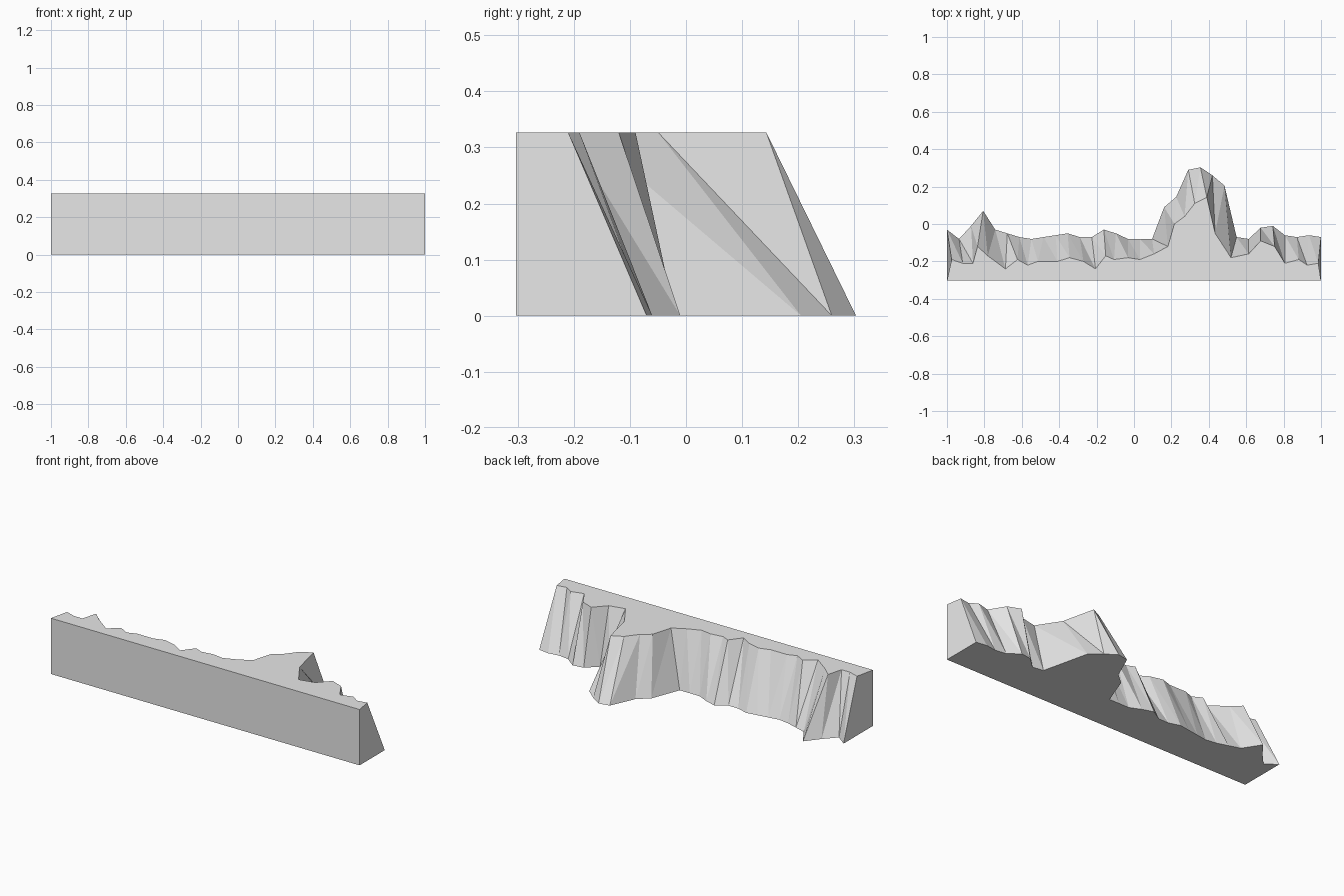
import bpy
import bmesh

if "Cube" in bpy.data.objects:
    bpy.data.objects.remove(bpy.data.objects["Cube"], do_unlink=True)

HEIGHT = 0.327
FRONT = -0.303

# Ridge outlines in hundredths: depth of the foot, depth of the crest,
# and the sideways drift of each crest point from its evenly spaced foot point
foot_depth = [-3, -8, -1, 7, -3, -5, -7, -8, -7, -6, -5, -7, -7, -3, -5, -8,
              -8, -8, 9, 14.5, 29, 30.3, 26, 20.5, -7, -8, -2, -1, -6, -7, -6, -7]
crest_depth = [-19, -21, -21, -12, -17, -24, -19, -22, -20, -20, -18, -20, -24, -17, -19, -18,
               -19, -16, -12, 0, 4, 11, 14.3, -5, -18, -16, -9, -12, -21, -19, -22, -21]
crest_drift = [2.5, 2, 1, -3, -4, -1, -1, -2, -3, 1, 1, 2, 2, 1, -1, 0,
               0, 1, 2, -1, -2, -3, -3, -5, -3, 0, 0, 1, 0, 1, -1, -1.5]


def make_material(name, color):
    material = bpy.data.materials.new(name)
    material.use_nodes = True
    material.diffuse_color = color
    material.node_tree.nodes["Principled BSDF"].inputs["Base Color"].default_value = color
    return material


def build_cliff(name, material):
    bm = bmesh.new()
    count = len(foot_depth)
    foot, crest = [], []
    for i in range(count):
        x = 2 * i / (count - 1) - 1
        foot.append(bm.verts.new((x, foot_depth[i] / 100, 0)))
        crest.append(bm.verts.new((x + crest_drift[i] / 100, crest_depth[i] / 100, HEIGHT)))

    # Flat front wall corners
    low_left, low_right = [bm.verts.new((x, FRONT, 0)) for x in (-1, 1)]
    high_left, high_right = [bm.verts.new((x, FRONT, HEIGHT)) for x in (-1, 1)]

    # Rugged sloping back, one pair of facets per step
    for i in range(count - 1):
        bm.faces.new((foot[i], foot[i + 1], crest[i + 1]))
        bm.faces.new((foot[i], crest[i + 1], crest[i]))

    # Front wall, ends, top and underside
    bm.faces.new((low_left, low_right, high_right, high_left))
    bm.faces.new((low_left, high_left, crest[0], foot[0]))
    bm.faces.new((low_right, foot[-1], crest[-1], high_right))
    bm.faces.new([high_left, high_right] + crest[::-1])
    bm.faces.new([low_right, low_left] + foot)
    bmesh.ops.recalc_face_normals(bm, faces=bm.faces[:])

    mesh = bpy.data.meshes.new(name)
    bm.to_mesh(mesh)
    bm.free()
    mesh.materials.append(material)
    cliff = bpy.data.objects.new(name, mesh)
    bpy.context.collection.objects.link(cliff)
    return cliff


build_cliff("cliff_wall", make_material("light grey stone", (0.8, 0.8, 0.8, 1)))
